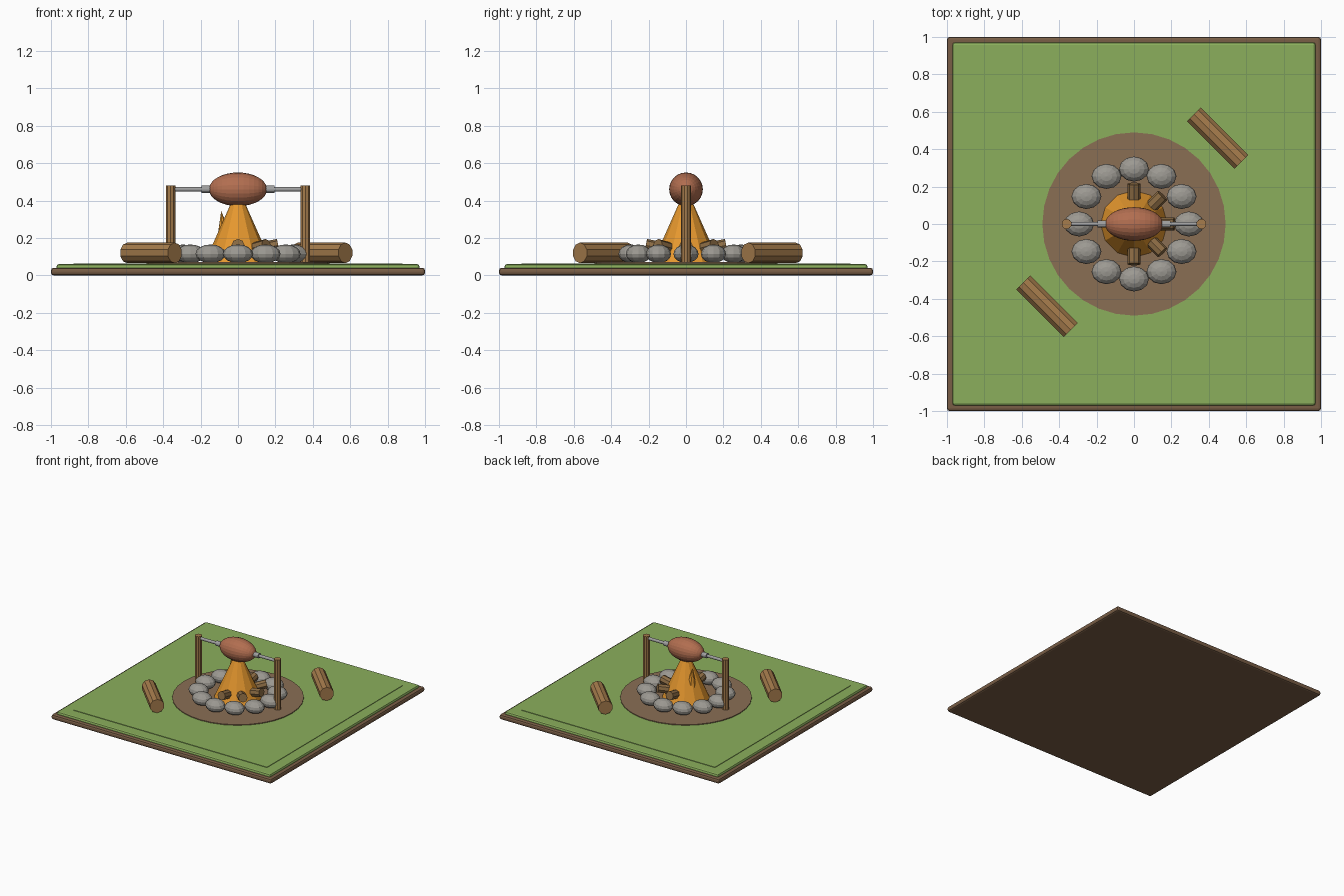
import bpy, bmesh
from math import pi, cos, sin, radians
from mathutils import Matrix, Vector

if "Cube" in bpy.data.objects:
    bpy.data.objects.remove(bpy.data.objects["Cube"], do_unlink=True)


def material(name, hex_code):
    rgb = [int(hex_code[i:i + 2], 16) / 255 for i in (0, 2, 4)]
    col = [c / 12.92 if c < 0.04 else ((c + 0.055) / 1.055) ** 2.4 for c in rgb] + [1]
    m = bpy.data.materials.new(name)
    m.use_nodes = True
    m.diffuse_color = col
    m.node_tree.nodes["Principled BSDF"].inputs["Base Color"].default_value = col
    return m


GRASS = material("grass green", "8BAF5C")
SOIL = material("soil brown", "7A5E46")
DIRT = material("dirt patch", "8A6E54")
WOOD = material("wood", "A67C4C")
FIREWOOD = material("dark firewood", "8C6C44")
STONE = material("stone grey", "9C9992")
FLAME = material("flame orange", "E6982E")
MEAT = material("roasted meat", "B26E50")
METAL = material("metal grey", "A0A0A0")


def add(name, bm, mat):
    me = bpy.data.meshes.new(name)
    bm.to_mesh(me)
    bm.free()
    me.materials.append(mat)
    ob = bpy.data.objects.new(name, me)
    bpy.context.collection.objects.link(ob)
    return ob


def slab(name, half, z0, z1, bevel, mat):
    bm = bmesh.new()
    size = Matrix.Diagonal((2 * half, 2 * half, z1 - z0, 1))
    bmesh.ops.create_cube(bm, size=1, matrix=Matrix.Translation((0, 0, (z0 + z1) / 2)) @ size)
    ob = add(name, bm, mat)
    if bevel:
        mod = ob.modifiers.new("bevel", "BEVEL")
        mod.width = bevel
        mod.segments = 2
    return ob


def rod(name, a, b, r, mat, sides=12, r_end=None):
    """Cylinder or cone running from point a to point b."""
    a, b = Vector(a), Vector(b)
    turn = (b - a).to_track_quat("Z", "Y").to_matrix().to_4x4()
    bm = bmesh.new()
    bmesh.ops.create_cone(bm, cap_ends=True, segments=sides, radius1=r,
                          radius2=r if r_end is None else r_end, depth=(b - a).length,
                          matrix=Matrix.Translation((a + b) / 2) @ turn)
    return add(name, bm, mat)


def ellipsoid(name, centre, radii, mat, u, v, turn=Matrix()):
    bm = bmesh.new()
    bmesh.ops.create_uvsphere(bm, u_segments=u, v_segments=v, radius=1,
                              matrix=Matrix.Translation(centre) @ Matrix.Diagonal((*radii, 1)) @ turn)
    return add(name, bm, mat)


# Ground: soil slab, grass layers, dirt patch
slab("soil_base", 1.0, 0, 0.04, 0.014, SOIL)
slab("grass_layer", 0.97, 0.025, 0.06, 0.012, GRASS)
slab("grass_top", 0.88, 0.05, 0.064, 0, GRASS)
rod("dirt_patch", (0, 0, 0.05), (0, 0, 0.07), 0.49, DIRT, 32)

# Ring of stones
for i in range(12):
    t = i * pi / 6
    ellipsoid(f"stone_{i + 1}", (0.294 * cos(t), 0.294 * sin(t), 0.115),
              (0.08, 0.067, 0.05), STONE, 12, 8)

# Fire with a small side tongue
rod("flame", (0, 0, 0.07), (0, 0, 0.47), 0.178, FLAME, 12, 0)
rod("flame_tongue", (-0.06, 0.03, 0.1), (-0.09, 0.04, 0.345), 0.07, FLAME, 8, 0)

# Firewood poking out of the fire
for i in range(5):
    t = radians(-90 + 45 * i)
    rod(f"firewood_{i + 1}", (0.04 * cos(t), 0.04 * sin(t), 0.125),
        (0.215 * cos(t), 0.215 * sin(t), 0.16), 0.035, FIREWOOD, 8)

# Spit: posts, skewer, collars and roast
for side, s in (("left", 1), ("right", -1)):
    rod(f"{side}_post", (0.36 * s, 0, 0.065), (0.36 * s, 0, 0.48), 0.027, WOOD, 10)
    rod(f"{side}_collar", (0.13 * s, 0, 0.46), (0.195 * s, 0, 0.46), 0.02, METAL, 12)
rod("skewer", (-0.36, 0, 0.46), (0.36, 0, 0.46), 0.012, METAL, 12)
ellipsoid("roast", (0, 0, 0.46), (0.155, 0.09, 0.09), MEAT, 24, 16, Matrix.Rotation(pi / 2, 4, "Y"))

# Seat logs lying on the grass
for name, x, y in (("front_log", -0.465, -0.44), ("back_log", 0.447, 0.46)):
    d = 0.127
    rod(name, (x - d, y + d, 0.12), (x + d, y - d, 0.12), 0.055, WOOD, 10)
